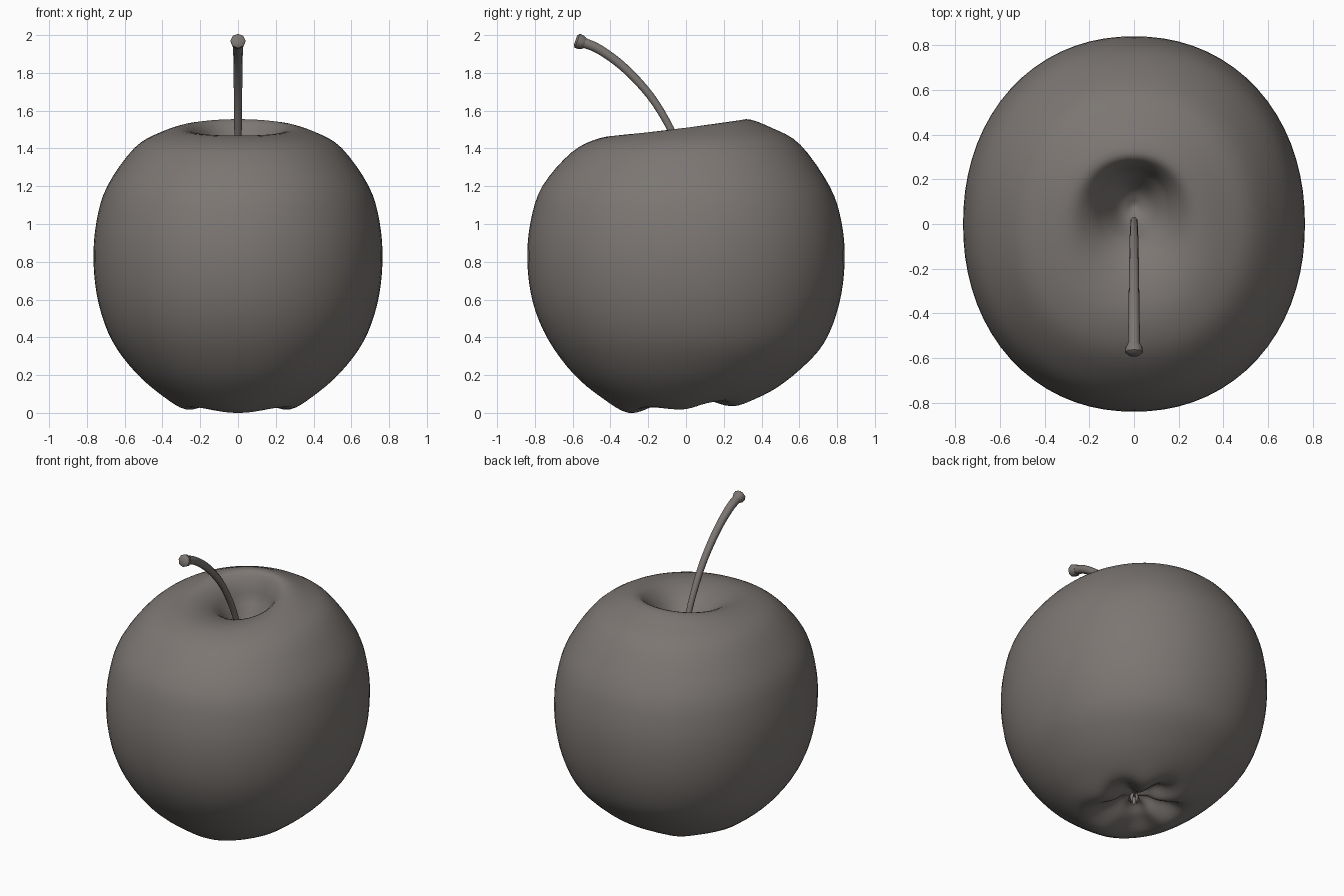
import bpy, bmesh, math
from mathutils import Vector

if "Cube" in bpy.data.objects:
    bpy.data.objects.remove(bpy.data.objects["Cube"], do_unlink=True)

skin = bpy.data.materials.new("warm grey")
skin.use_nodes = True
colour = (0.2, 0.182, 0.17, 1)
skin.diffuse_color = colour
skin.node_tree.nodes["Principled BSDF"].inputs["Base Color"].default_value = colour


def smooth_path(points, steps):
    """Catmull-Rom curve through the points."""
    pts = [Vector(p) for p in points]
    pts = [2 * pts[0] - pts[1]] + pts + [2 * pts[-1] - pts[-2]]
    out = []
    for a, b, c, d in zip(pts, pts[1:], pts[2:], pts[3:]):
        for k in range(steps):
            t = k / steps
            out.append(b + (c - a) * (t / 2)
                       + (2 * a - 5 * b + 4 * c - d) * (t * t / 2)
                       + (3 * b - a - 3 * c + d) * (t ** 3 / 2))
    return out + [pts[-2]]


def ease(a, b, v):
    t = min(max((v - a) / (b - a), 0), 1)
    return t * t * (3 - 2 * t)


def skin_rings(name, rings):
    """Join rings of points into a closed, smooth mesh."""
    bm = bmesh.new()
    loops = [[bm.verts.new(p) for p in ring] for ring in rings]
    n = len(loops[0])
    for lo, hi in zip(loops, loops[1:]):
        for i in range(n):
            j = (i + 1) % n
            bm.faces.new((lo[i], lo[j], hi[j], hi[i]))
    bm.faces.new(loops[0][::-1])
    bm.faces.new(loops[-1])
    bmesh.ops.recalc_face_normals(bm, faces=bm.faces)
    mesh = bpy.data.meshes.new(name)
    bm.to_mesh(mesh)
    bm.free()
    mesh.materials.append(skin)
    obj = bpy.data.objects.new(name, mesh)
    bpy.context.collection.objects.link(obj)
    bpy.ops.object.select_all(action="DESELECT")
    obj.select_set(True)
    bpy.context.view_layer.objects.active = obj
    bpy.ops.object.shade_smooth_by_angle(angle=math.radians(50))


# Fruit body: (relative radius, height, rise toward the back),
# from the calyx hollow up to the stem hollow
profile = [(0.01, 0.13, 0), (0.1, 0.11, 0), (0.2, 0.05, 0.01), (0.36, 0.02, 0.02),
           (0.53, 0.095, 0.015), (0.71, 0.215, 0.008), (0.87, 0.38, -0.01),
           (0.965, 0.58, -0.005), (1, 0.8, 0), (0.98, 1.01, 0), (0.905, 1.2, 0),
           (0.72, 1.4, 0.02), (0.54, 1.482, 0.027), (0.37, 1.51, 0.045),
           (0.25, 1.46, 0.035), (0.17, 1.36, 0.01), (0.09, 1.25, 0), (0.01, 1.2, 0)]
WIDTH, DEPTH, SIDES = 0.765, 0.84, 72


def body_point(s, z, rise, angle):
    # slightly squared oval section
    c, n = math.cos(angle), math.sin(angle)
    fat = (abs(c) ** 2.12 + abs(n) ** 2.12) ** (-1 / 2.12)
    x, y = WIDTH * s * c * fat, DEPTH * s * n * fat
    # five lobes around the calyx, deepest crease at the back
    turn = angle + math.pi / 2
    crease = 0.5 - 0.5 * math.cos(5 * (turn - 0.25 * math.sin(turn)))
    low = 1 - ease(0.2, 0.6, z)
    depth = 0.05 + 0.02 * n
    lift = low * depth * crease * math.exp(-((s - 0.25) / 0.15) ** 2)
    # stem hollow sits a little behind the middle
    hollow = ease(1.15, 1.4, z) * (1 - ease(0.15, 0.42, s))
    if z > 1.15 and s < 0.2:
        hollow = 1
    return Vector((x, y + 0.08 * hollow, z + rise * n + lift))


rings = [[body_point(max(p.x, 0.005), p.y, p.z, 2 * math.pi * i / SIDES)
          for i in range(SIDES)] for p in smooth_path(profile, 4)]
floor = min(p.z for ring in rings for p in ring)
for ring in rings:
    for p in ring:
        p.z -= floor
skin_rings("fruit_body", rings)


def tube(name, path, radii, sides):
    """Tapered tube that bends in the plane of the model's middle."""
    out = []
    for k, (p, r) in enumerate(zip(path, radii)):
        tangent = path[min(k + 1, len(path) - 1)] - path[max(k - 1, 0)]
        across = tangent.cross(Vector((1, 0, 0))).normalized()
        out.append([p + r * (Vector((1, 0, 0)) * math.cos(a) + across * math.sin(a))
                    for a in (2 * math.pi * i / sides for i in range(sides))])
    skin_rings(name, out)


# Stem: thin at the root, widening to a knobbly tip
stem_path = smooth_path([(0, 0.02, 1.2), (0, -0.02, 1.36), (0, -0.085, 1.51),
                         (0, -0.19, 1.68), (0, -0.33, 1.83), (0, -0.46, 1.925),
                         (0, -0.55, 1.963)], 4)
last = len(stem_path) - 1
tube("stem", stem_path, [0.016 + 0.012 * k / last for k in range(last + 1)], 10)
tip = [Vector((0, -0.535 - 0.05 * t, 1.955 + 0.018 * t)) for t in (0, 0.35, 0.8, 1)]
tube("stem_tip", tip, (0.028, 0.038, 0.04, 0.027), 8)

# Calyx: five small dried leaves in the lower hollow
for i in range(5):
    a = 2 * math.pi * i / 5 + math.pi / 2
    out = Vector((math.cos(a), math.sin(a), 0))
    side = Vector((-out.y, out.x, 0))
    sections = []
    for reach, z, r in ((0.02, 0.14, 0.014), (0.03, 0.1, 0.012), (0.015, 0.075, 0.003)):
        centre = out * reach + Vector((0, 0, z))
        sections.append([centre + side * r, centre + out * r * 0.5,
                         centre - side * r, centre - out * r * 0.5])
    skin_rings("calyx_leaf_%d" % (i + 1), sections)
